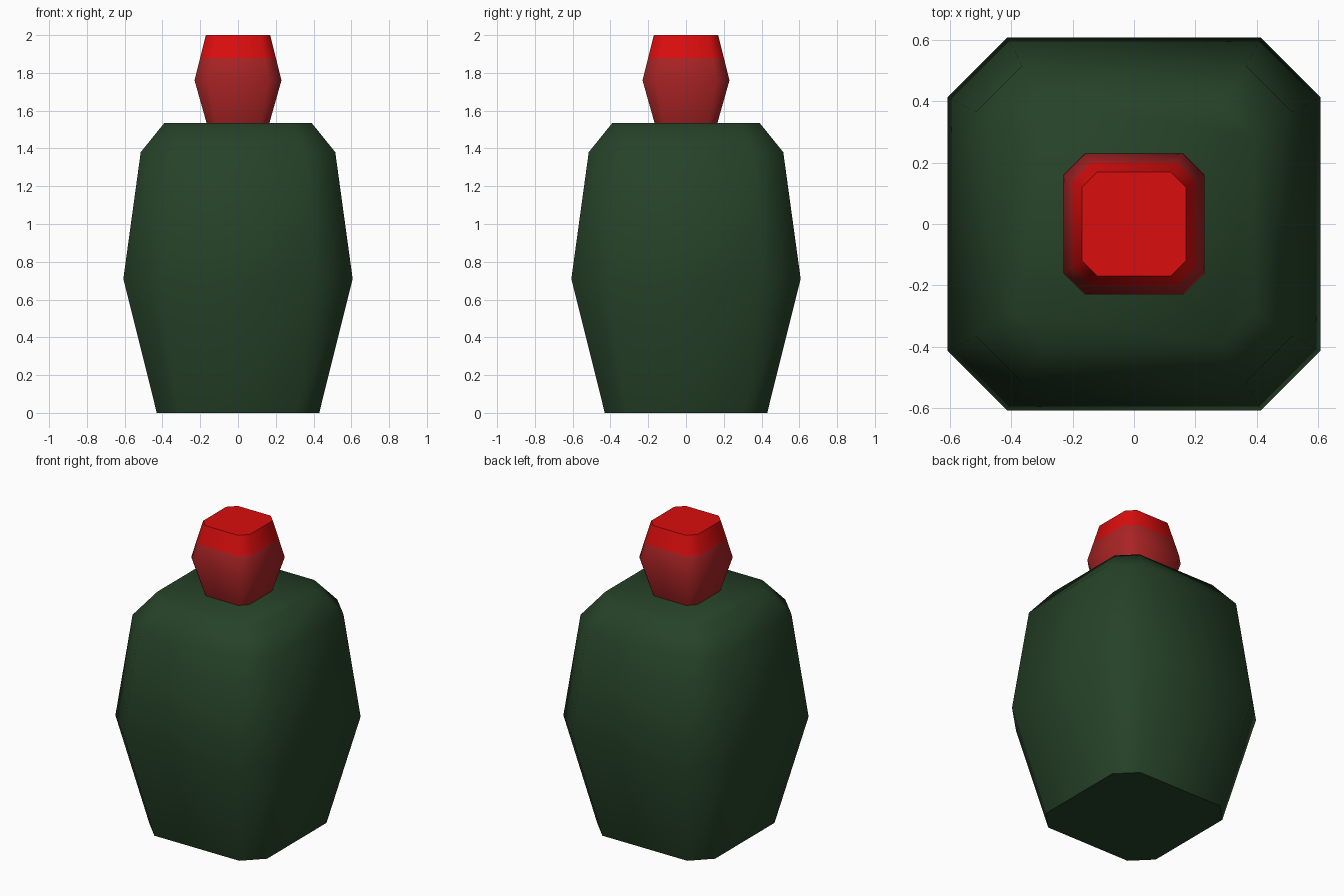
import bpy, bmesh, math

if "Cube" in bpy.data.objects:
    bpy.data.objects.remove(bpy.data.objects["Cube"])


def material(name, rgb):
    m = bpy.data.materials.new(name)
    m.diffuse_color = (*rgb, 1)
    m.use_nodes = True
    m.node_tree.nodes["Principled BSDF"].inputs["Base Color"].default_value = m.diffuse_color
    return m


def loft(name, rings, mats, split=None):
    """Stack chamfered-square rings given as (z, half width, flat half length)."""
    bm = bmesh.new()
    loops = []
    for z, h, f in rings:
        pts = [(h, -f), (h, f), (f, h), (-f, h), (-h, f), (-h, -f), (-f, -h), (f, -h)]
        loops.append([bm.verts.new((x, y, z)) for x, y in pts])
    for a, b in zip(loops, loops[1:]):
        for i in range(8):
            j = (i + 1) % 8
            bm.faces.new((a[i], a[j], b[j], b[i]))
    bm.faces.new(loops[0][::-1])
    bm.faces.new(loops[-1])
    # faces above the split height take the second colour
    if split is not None:
        for face in bm.faces:
            face.material_index = int(face.calc_center_median().z > split)
    me = bpy.data.meshes.new(name)
    bm.to_mesh(me)
    bm.free()
    for m in mats:
        me.materials.append(m)
    ob = bpy.data.objects.new(name, me)
    bpy.context.collection.objects.link(ob)
    bpy.ops.object.select_all(action='DESELECT')
    ob.select_set(True)
    bpy.context.view_layer.objects.active = ob
    bpy.ops.object.shade_smooth_by_angle(angle=math.radians(48))
    return ob


green = material("dark green", (0.019, 0.054, 0.021))
brick = material("brick red", (0.40, 0.017, 0.018))
red = material("bright red", (0.70, 0.004, 0.004))

# Bottle body with tapered base and sloped shoulder
loft("bottle_body", [(0, 0.43, 0.31), (0.71, 0.607, 0.413),
                     (1.38, 0.515, 0.365), (1.535, 0.39, 0.285)], [green])

# Stopper with a brighter upper band and top
loft("stopper", [(1.53, 0.165, 0.118), (1.76, 0.23, 0.16),
                 (1.88, 0.20, 0.14), (2.0, 0.17, 0.12)], [brick, red], split=1.88)
